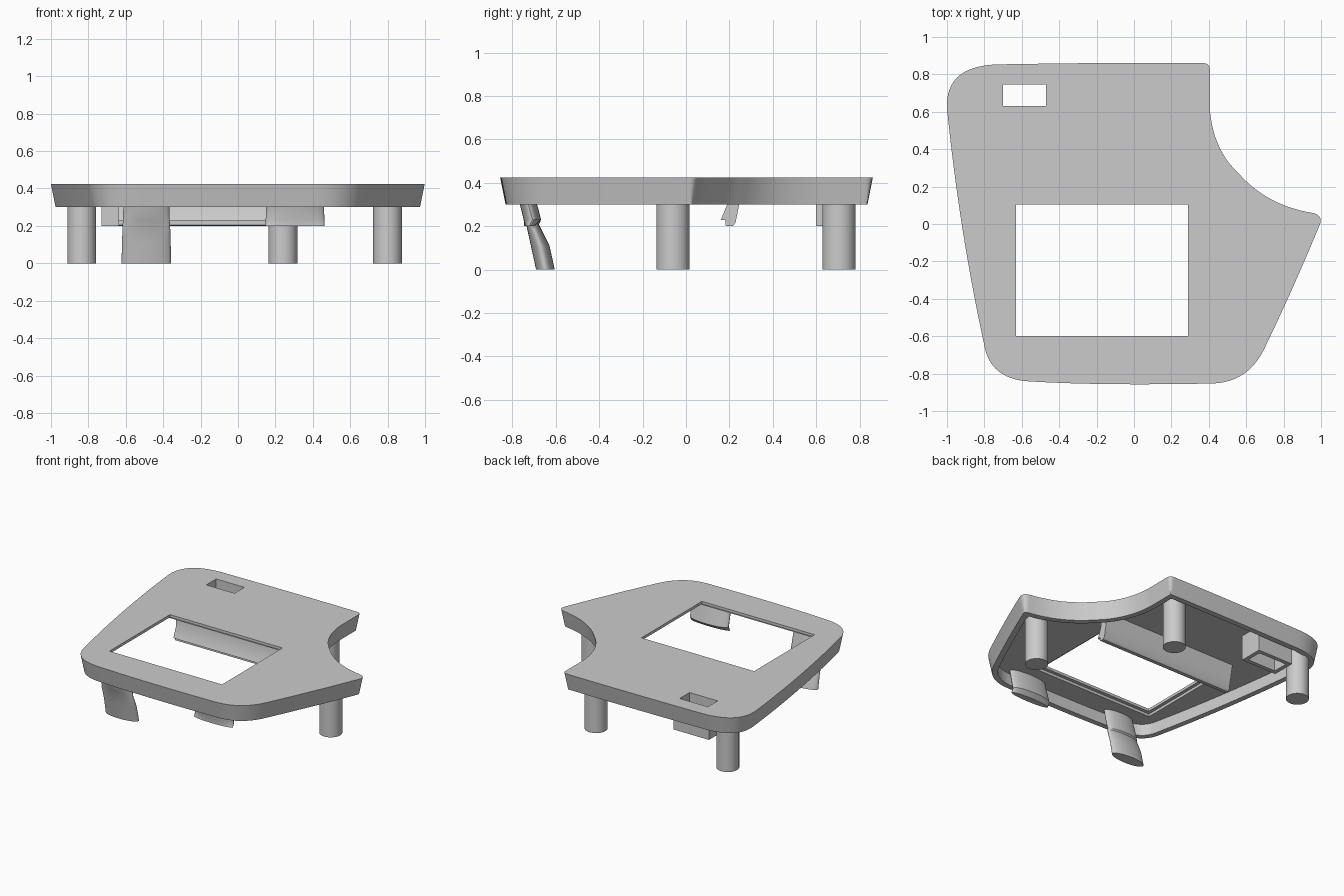
import bpy, bmesh, math
from mathutils import Vector
from mathutils.geometry import tessellate_polygon

cube = bpy.data.objects.get("Cube")
if cube:
    bpy.data.objects.remove(cube, do_unlink=True)

grey = bpy.data.materials.new("plain grey")
grey.use_nodes = True
colour = (0.6, 0.6, 0.6, 1)
grey.diffuse_color = colour
grey.node_tree.nodes["Principled BSDF"].inputs["Base Color"].default_value = colour


def finish(name, bm):
    """Weld, face outwards, and make a smooth object with sharp edges."""
    bmesh.ops.remove_doubles(bm, verts=bm.verts, dist=0.0001)
    bmesh.ops.recalc_face_normals(bm, faces=bm.faces)
    if bm.calc_volume(signed=True) < 0:
        bmesh.ops.reverse_faces(bm, faces=bm.faces)
    mesh = bpy.data.meshes.new(name)
    bm.to_mesh(mesh)
    bm.free()
    mesh.materials.append(grey)
    obj = bpy.data.objects.new(name, mesh)
    bpy.context.collection.objects.link(obj)
    bpy.ops.object.select_all(action='DESELECT')
    obj.select_set(True)
    bpy.context.view_layer.objects.active = obj
    bpy.ops.object.shade_smooth_by_angle(angle=math.radians(30))


def at(points, z):
    return [Vector((p[0], p[1], z)) for p in points]


def wall(bm, lower, upper):
    """Band of quads between two closed loops of equal length."""
    a = [bm.verts.new(p) for p in lower]
    b = [bm.verts.new(p) for p in upper]
    for i in range(len(a)):
        j = (i + 1) % len(a)
        bm.faces.new((a[i], a[j], b[j], b[i]))


def sheet(bm, *loops):
    """Flat face bounded by the first loop, with the others as holes."""
    verts = [bm.verts.new(p) for loop in loops for p in loop]
    for tri in tessellate_polygon(loops):
        bm.faces.new([verts[i] for i in tri])


def loft(name, rings):
    bm = bmesh.new()
    for a, b in zip(rings, rings[1:]):
        wall(bm, a, b)
    for ring in (rings[0], rings[-1]):
        bm.faces.new([bm.verts.new(p) for p in ring])
    finish(name, bm)


def rectangle(x0, x1, y0, y1):
    return [(x0, y0), (x1, y0), (x1, y1), (x0, y1)]


def ellipse(x, y, rx, ry, z):
    angles = (math.tau * i / 40 for i in range(40))
    return [Vector((x + rx * math.cos(a), y + ry * math.sin(a), z)) for a in angles]


def curve_outline(path, steps):
    """Closed outline of quadratic arcs: point, control, point, control..."""
    pts = [Vector(p) for p in path]
    out = []
    for i in range(0, len(pts), 2):
        a, c, b = pts[i], pts[i + 1], pts[(i + 2) % len(pts)]
        for s in range(steps):
            t = s / steps
            out.append(a * (1 - t) ** 2 + c * 2 * t * (1 - t) + b * t * t)
    return out


def inset(points, d):
    """Move a clockwise outline inwards."""
    out = []
    for i, p in enumerate(points):
        t = (points[(i + 1) % len(points)] - points[i - 1]).normalized()
        out.append(p + Vector((t.y, -t.x)) * d)
    return out


# Outline of the plate, and the hollow inside its rim without crossed corners
fine = curve_outline([
    (-.74, .853), (-.1, .865), (.368, .86), (.408, .86), (.405, .82), (.405, .72),
    (.405, .62), (.42, .40), (.56, .27), (.71, .10), (.95, .06), (1.01, .05),
    (.995, 0), (.85, -.35), (.70, -.66), (.61, -.855), (.40, -.853), (-.2, -.865),
    (-.58, -.84), (-.77, -.82), (-.80, -.65), (-.935, -.03), (-1, .62), (-1.01, .84)], 48)
DEPTH = 0.065
hollow = [p for p in inset(fine, DEPTH)
          if min((p - o).length for o in fine) > DEPTH * 0.99][::3]
outline = fine[::3]
foot = inset(outline, 0.025)
window = rectangle(-.63, .29, -.60, .105)
step = rectangle(-.655, .315, -.625, .13)
slot = rectangle(-.70, -.47, .63, .745)

# Plate: tapered rim, hollow underside, window with a shallow step, small slot
TOP, LEDGE, CEIL, RIM = 0.425, 0.405, 0.385, 0.30
bm = bmesh.new()
sheet(bm, at(outline, TOP), at(window, TOP), at(slot, TOP))
wall(bm, at(foot, RIM), at(outline, TOP))
sheet(bm, at(foot, RIM), at(hollow, RIM))
wall(bm, at(hollow, RIM), at(hollow, CEIL))
sheet(bm, at(hollow, CEIL), at(step, CEIL), at(slot, CEIL))
wall(bm, at(step, CEIL), at(step, LEDGE))
sheet(bm, at(step, LEDGE), at(window, LEDGE))
wall(bm, at(window, LEDGE), at(window, TOP))
wall(bm, at(slot, CEIL), at(slot, TOP))
finish("plate", bm)

# Sleeve below the slot
sleeve = rectangle(-.73, -.44, .60, .775)
bm = bmesh.new()
for loop in (sleeve, slot):
    wall(bm, at(loop, .2), at(loop, CEIL))
for z in (.2, CEIL):
    sheet(bm, at(sleeve, z), at(slot, z))
finish("slot_sleeve", bm)

# Round posts
for name, x, y in (("back_right_post", -.835, .705), ("back_left_post", .24, .705),
                   ("side_post", .80, -.06)):
    loft(name, [ellipse(x, y, .077, .077, z) for z in (0, CEIL)])

# Slanted oval clips along the front: height, y, half width, half depth
clips = {
    ("front_leg", -.49): [(0, -.648, .133, .043), (.11, -.672, .130, .043),
                          (.21, -.708, .127, .029), (.22, -.706, .125, .036),
                          (.30, -.726, .123, .039), (CEIL, -.747, .12, .039)],
    ("front_tab", .305): [(.20, -.722, .158, .024), (.23, -.708, .157, .040),
                          (.30, -.726, .155, .040), (CEIL, -.747, .152, .040)]}
for (name, x), sections in clips.items():
    loft(name, [ellipse(x, y, rx, ry, z) for z, y, rx, ry in sections])

# Hooked rail behind the window
profile = [(.195, CEIL), (.19, .30), (.16, .228), (.181, .23), (.181, .205),
           (.19, .20), (.215, .20), (.228, .215), (.245, .30), (.262, CEIL)]
loft("rear_rail", [[Vector((x, y, z)) for y, z in profile] for x in (-.64, .45)])
